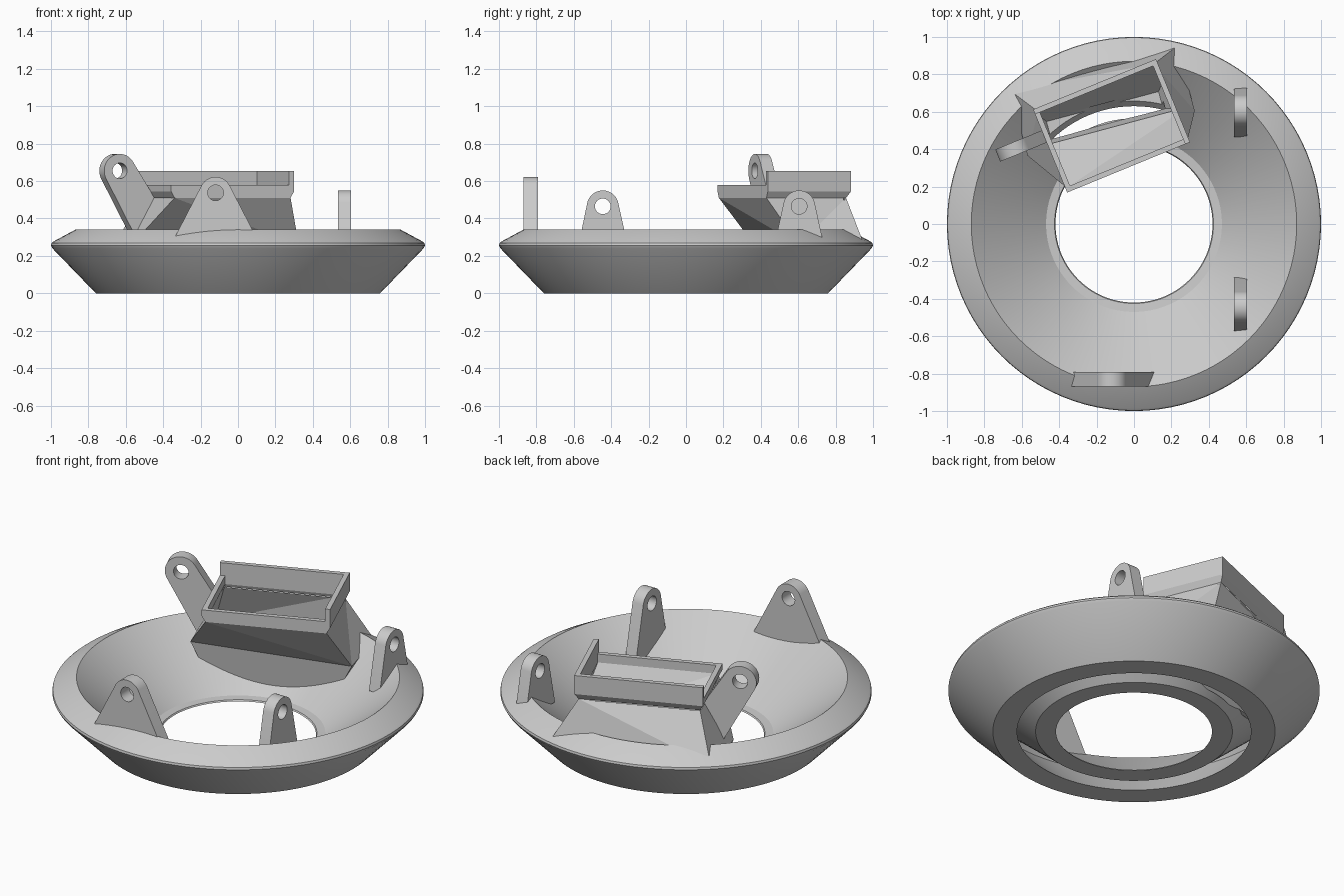
import bpy, bmesh
from math import sin, cos, pi, radians
from mathutils import Matrix, Vector
from mathutils.geometry import convex_hull_2d

if "Cube" in bpy.data.objects:
    bpy.data.objects.remove(bpy.data.objects["Cube"], do_unlink=True)

GREY = (0.6, 0.6, 0.6, 1)
mat = bpy.data.materials.new("light grey")
mat.use_nodes = True
mat.diffuse_color = GREY
mat.node_tree.nodes["Principled BSDF"].inputs["Base Color"].default_value = GREY


def finish(name, bm, matrix=Matrix()):
    bmesh.ops.recalc_face_normals(bm, faces=bm.faces)
    bm.transform(matrix)
    mesh = bpy.data.meshes.new(name)
    bm.to_mesh(mesh)
    bm.free()
    mesh.materials.append(mat)
    obj = bpy.data.objects.new(name, mesh)
    bpy.context.collection.objects.link(obj)
    return obj


def activate(obj):
    bpy.ops.object.select_all(action='DESELECT')
    obj.select_set(True)
    bpy.context.view_layer.objects.active = obj


def cut(obj, cutter):
    activate(obj)
    mod = obj.modifiers.new("cut", 'BOOLEAN')
    mod.operation = 'DIFFERENCE'
    mod.solver = 'EXACT'
    mod.object = cutter
    bpy.ops.object.modifier_apply(modifier=mod.name)


def loft(name, rings):
    """Solid through a stack of four-cornered sections."""
    bm = bmesh.new()
    loops = [[bm.verts.new(p) for p in ring] for ring in rings]
    for a, b in zip(loops, loops[1:]):
        for i in range(4):
            j = (i + 1) % 4
            bm.faces.new((a[i], a[j], b[j], b[i]))
    bm.faces.new(loops[0])
    bm.faces.new(loops[-1])
    bmesh.ops.triangulate(bm, faces=bm.faces)
    return finish(name, bm)


def section(frame, x0, x1, y0, y1, z):
    return [frame @ Vector((x, y, z)) for x, y in ((x0, y0), (x1, y0), (x1, y1), (x0, y1))]


def lug(name, centre, angle, thick, base, radius=0.085, hole=0.042):
    """Upright plate with a round eye, tapering out to its base."""
    pts = [Vector((radius * cos(a * pi / 24), radius * sin(a * pi / 24))) for a in range(48)]
    pts += [Vector(p) for p in base]
    place = Matrix.Translation(centre) @ Matrix.Rotation(radians(angle), 4, 'Z')
    bm = bmesh.new()
    face = bm.faces.new([bm.verts.new((pts[i].x, -thick / 2, pts[i].y)) for i in convex_hull_2d(pts)])
    ext = bmesh.ops.extrude_face_region(bm, geom=[face])
    bmesh.ops.translate(bm, vec=(0, thick, 0),
                        verts=[v for v in ext["geom"] if isinstance(v, bmesh.types.BMVert)])
    plate = finish(name, bm, place)
    bm = bmesh.new()
    bmesh.ops.create_cone(bm, cap_ends=True, segments=32, radius1=hole, radius2=hole, depth=0.3)
    pin = finish("eye_cutter", bm, place @ Matrix.Rotation(pi / 2, 4, 'X'))
    cut(plate, pin)
    bpy.data.objects.remove(pin, do_unlink=True)
    return plate


# Hollow dished ring with a slot underneath
profile = [(0.42, 0), (0.425, 0.008), (0.47, 0.012), (0.87, 0.34), (0.985, 0.278), (0.997, 0.268),
           (1.0, 0.255), (0.992, 0.24), (0.76, 0), (0.63, 0), (0.835, 0.225), (0.82, 0.25), (0.53, 0)]
bm = bmesh.new()
STEPS = 96
rows = [[bm.verts.new((r * cos(2 * pi * s / STEPS), r * sin(2 * pi * s / STEPS), z)) for r, z in profile]
        for s in range(STEPS)]
for s in range(STEPS):
    a, b = rows[s], rows[(s + 1) % STEPS]
    for i in range(len(profile)):
        j = (i + 1) % len(profile)
        bm.faces.new((a[i], b[i], b[j], a[j]))
ring = finish("duct_ring", bm)

# Inlet funnel: twisted from a rectangular mouth down into the ring
mouth = Matrix.Translation((-0.12, 0.525, 0)) @ Matrix.Rotation(radians(22.3), 4, 'Z')
root = Matrix.Rotation(radians(15), 4, 'Z')
W, D, T = 0.355, 0.24, 0.028
funnel = loft("inlet_funnel", [
    section(root, -0.36, 0.36, 0.53, 0.70, 0.05),
    section(root, -0.455, 0.47, 0.50, 0.86, 0.26),
    section(mouth, -W + 0.02, W - 0.02, -D, D - 0.02, 0.51),
    section(mouth, -W, W, -D, D, 0.545),
    section(mouth, -W, W, -D, D, 0.58)])
bore = loft("inlet_cutter", [
    section(root, -0.31, 0.31, 0.555, 0.65, 0.03),
    section(root, -0.425, 0.435, 0.53, 0.81, 0.26),
    section(mouth, T - W, W - T, T - D, D - T, 0.53),
    section(mouth, T - W, W - T, T - D, D - T, 0.75)])

# Raised walls on two sides of the mouth
back_wall = loft("mouth_back_wall", [section(mouth, -W, W, D - T, D, z) for z in (0.58, 0.655)])
side_wall = loft("mouth_side_wall", [section(mouth, W - T, W, -D, D - T, z) for z in (0.58, 0.655)])

# Mounting lugs
front_lug = lug("front_lug", (-0.12, -0.83, 0.537), 0, 0.08, [(-0.24, -0.28), (0.24, -0.28)])
left_lugs = [
    lug("front_left_lug", (0.57, -0.445, 0.465), 90, 0.07, [(-0.155, -0.33), (0.16, -0.33)]),
    lug("back_left_lug", (0.57, 0.605, 0.465), 90, 0.07, [(-0.14, -0.24), (0.135, -0.22)])]
right_lug = lug("right_lug", (-0.645, 0.40, 0.655), 22.3, 0.07,
                [(0.15, -0.46), (0.25, -0.22), (0.30, -0.46)], 0.09)

# Open the air passage
for part in (ring, funnel, right_lug):
    cut(part, bore)
bpy.data.objects.remove(bore, do_unlink=True)

# Rounded surfaces
for part in [ring, front_lug, right_lug] + left_lugs:
    activate(part)
    bpy.ops.object.shade_smooth_by_angle(angle=radians(25))
